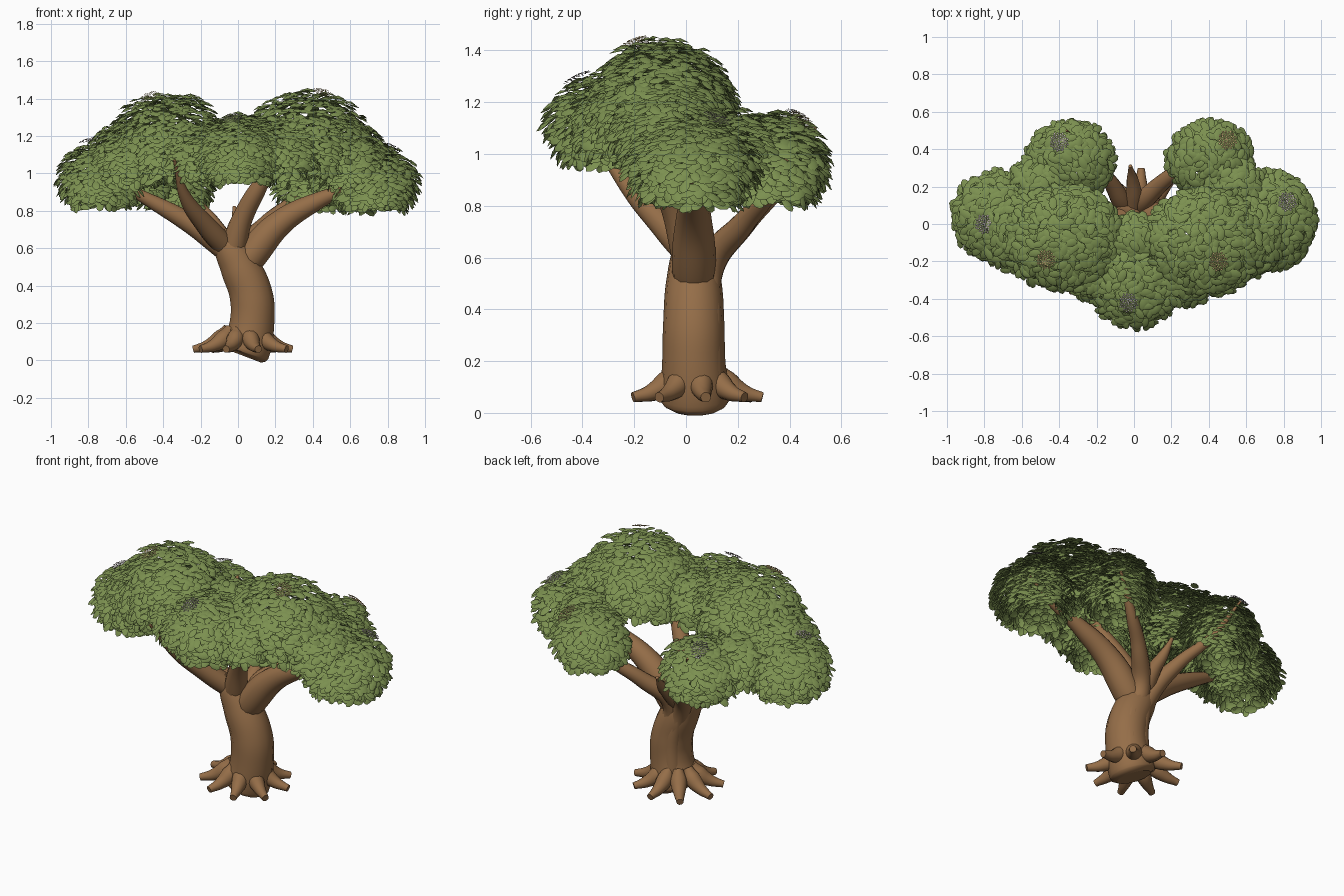
import bpy
import math
import random
from mathutils import Vector, Quaternion

random.seed(4)
if "Cube" in bpy.data.objects:
    bpy.data.objects.remove(bpy.data.objects["Cube"], do_unlink=True)


def material(name, rgb):
    mat = bpy.data.materials.new(name)
    mat.use_nodes = True
    color = (*rgb, 1)
    mat.diffuse_color = color
    mat.node_tree.nodes["Principled BSDF"].inputs["Base Color"].default_value = color
    return mat


bark = material("bark_brown", (0.3, 0.155, 0.065))
green = material("leaf_green", (0.2, 0.28, 0.08))
grey = material("blossom_grey", (0.42, 0.37, 0.36))
tan = material("blossom_tan", (0.45, 0.33, 0.15))


def smooth(obj):
    bpy.ops.object.select_all(action="DESELECT")
    obj.select_set(True)
    bpy.context.view_layer.objects.active = obj
    bpy.ops.object.shade_smooth_by_angle(angle=math.radians(50))


def limb(name, points):
    """Tapered round tube through (x, y, z, radius) points."""
    curve = bpy.data.curves.new(name, "CURVE")
    curve.dimensions = "3D"
    curve.bevel_depth = 1
    curve.bevel_resolution = 5
    curve.resolution_u = 8
    curve.use_fill_caps = True
    spline = curve.splines.new("BEZIER")
    spline.radius_interpolation = "CARDINAL"
    spline.bezier_points.add(len(points) - 1)
    for knot, (x, y, z, r) in zip(spline.bezier_points, points):
        knot.co = (x, y, z)
        knot.radius = r
        knot.handle_left_type = knot.handle_right_type = "AUTO"
    obj = bpy.data.objects.new(name, curve)
    bpy.context.collection.objects.link(obj)
    bpy.ops.object.select_all(action="DESELECT")
    obj.select_set(True)
    bpy.context.view_layer.objects.active = obj
    bpy.ops.object.convert(target="MESH")
    obj = bpy.context.object
    obj.data.materials.clear()
    obj.data.materials.append(bark)
    smooth(obj)


# Trunk
limb("trunk", [(0.03, 0.035, 0.024, 0.1), (0.038, 0.035, 0.045, 0.132),
               (0.075, 0.03, 0.2, 0.122), (0.07, 0.03, 0.35, 0.118),
               (0.01, 0.03, 0.5, 0.108), (-0.05, 0.03, 0.62, 0.085),
               (-0.08, 0.03, 0.7, 0.05)])

# Main branches, the two rear ones running down the back of the trunk
limb("left_branch", [(0.0, 0.03, 0.45, 0.07), (0.08, 0.03, 0.57, 0.085),
                     (0.22, 0.03, 0.73, 0.072), (0.42, 0.03, 0.85, 0.048),
                     (0.66, 0.03, 0.95, 0.02), (0.8, 0.05, 1.03, 0.006)])
limb("right_branch", [(-0.04, 0.03, 0.58, 0.07), (-0.22, 0.03, 0.71, 0.058),
                      (-0.48, 0.02, 0.86, 0.036), (-0.8, 0.0, 1.02, 0.008)])
limb("front_right_branch", [(-0.06, 0.03, 0.6, 0.06), (-0.17, -0.08, 0.72, 0.054),
                            (-0.28, -0.22, 0.87, 0.034), (-0.34, -0.37, 1.07, 0.008)])
limb("front_left_branch", [(-0.03, 0.02, 0.58, 0.07), (0.02, -0.03, 0.75, 0.056),
                           (0.12, -0.1, 0.94, 0.042), (0.28, -0.18, 1.2, 0.008)])
limb("back_left_branch", [(0.1, 0.085, 0.08, 0.062), (0.1, 0.085, 0.35, 0.055),
                          (0.03, 0.09, 0.56, 0.058), (0.15, 0.22, 0.73, 0.045),
                          (0.3, 0.33, 0.86, 0.03), (0.45, 0.42, 1.03, 0.008)])
limb("back_right_branch", [(0.03, 0.085, 0.08, 0.062), (0.03, 0.085, 0.35, 0.055),
                           (-0.04, 0.09, 0.56, 0.057), (-0.13, 0.23, 0.73, 0.04),
                           (-0.25, 0.37, 0.88, 0.025), (-0.36, 0.5, 1.1, 0.006)])
limb("back_branch", [(-0.01, 0.05, 0.55, 0.06), (0.0, 0.16, 0.66, 0.045),
                     (-0.01, 0.25, 0.74, 0.028), (-0.02, 0.31, 0.82, 0.01)])

# Roots spread evenly around the foot
ROOTS = 9
for i in range(ROOTS):
    a = math.tau * (i + 0.2) / ROOTS
    reach = 0.262 + 0.012 * math.sin(5 * i)
    path = []
    for t, z, r in ((0.3, 0.17, 0.03), (0.45, 0.12, 0.046), (0.7, 0.08, 0.034), (1, 0.06, 0.02)):
        path.append((0.03 + reach * t * math.cos(a), 0.04 + reach * t * math.sin(a), z, r))
    limb(f"root_{i + 1}", path)


class LeafMesh:
    """Collects cupped oval leaves into one object."""

    def __init__(self):
        self.verts, self.faces = [], []

    def add(self, center, normal, length, width, sides=8):
        turn = normal.to_track_quat("Z", "Y") @ Quaternion((0, 0, 1), random.uniform(0, math.tau))
        base = len(self.verts)
        self.verts.append(center + turn @ Vector((0, 0, length * 0.15)))
        for k in range(sides):
            t = math.tau * k / sides
            edge = Vector((math.cos(t) * length / 2, math.sin(t) * width / 2, 0))
            self.verts.append(center + turn @ edge)
            self.faces.append((base, base + 1 + k, base + 1 + (k + 1) % sides))

    def build(self, name, mat):
        mesh = bpy.data.meshes.new(name)
        mesh.from_pydata(self.verts, [], self.faces)
        mesh.materials.append(mat)
        obj = bpy.data.objects.new(name, mesh)
        bpy.context.collection.objects.link(obj)
        smooth(obj)


def jitter(amount):
    return Vector([random.uniform(-amount, amount) for _ in range(3)])


GOLDEN = math.pi * (3 - math.sqrt(5))


def foliage(name, center, radii):
    """Dome of shingled leaves with a loose, layered shell."""
    leaves = LeafMesh()
    count = int(10500 * radii.x * radii.y)
    for i in range(count):
        h = 1 - 1.8 * (i + 0.5) / count
        ring = math.sqrt(1 - h * h)
        d = Vector((ring * math.cos(i * GOLDEN), ring * math.sin(i * GOLDEN), h))
        shell = random.uniform(0.8, 1.03)
        size = random.uniform(0.058, 0.078)
        leaves.add(center + d * radii * shell, d + Vector((0, 0, 1.15)) + jitter(0.25),
                   size, size * 0.62)
    leaves.build(name + "_foliage", green)


def blossom(name, center, radii, spot, mat):
    """Small cluster of petals resting on a dome."""
    petals = LeafMesh()
    for i in range(50):
        reach = 0.05 * math.sqrt(i / 50)
        x = spot[0] + reach * math.cos(i * GOLDEN)
        y = spot[1] + reach * math.sin(i * GOLDEN)
        z = radii.z * math.sqrt(1 - (x / radii.x) ** 2 - (y / radii.y) ** 2) + 0.025
        petals.add(center + Vector((x, y, z)), Vector((x, y, 0.5)) + jitter(0.06), 0.014, 0.011, 6)
    petals.build(name + "_blossom", mat)


# Main domes: name, center, radii, blossom offset, blossom material
DOMES = [
    ("back_right", (-0.34, 0.34, 0.96), (0.23, 0.21, 0.2), (-0.06, 0.1), grey),
    ("back_left", (0.41, 0.35, 0.96), (0.23, 0.2, 0.2), (0.09, 0.1), tan),
    ("left", (0.73, 0.02, 0.95), (0.24, 0.26, 0.2), (0.09, 0.1), grey),
    ("right", (-0.73, 0.04, 0.97), (0.24, 0.24, 0.2), (-0.07, -0.04), grey),
    ("upper_right", (-0.37, -0.08, 1.17), (0.32, 0.28, 0.26), (-0.1, -0.11), tan),
    ("upper_left", (0.37, -0.1, 1.18), (0.33, 0.28, 0.26), (0.08, -0.1), tan),
    ("front", (0.01, -0.28, 1.11), (0.26, 0.27, 0.2), (-0.04, -0.14), grey),
]
for name, center, radii, spot, spot_mat in DOMES:
    center, radii = Vector(center), Vector(radii)
    foliage(name, center, radii)
    blossom(name, center, radii, spot, spot_mat)

# Filler domes that close the gaps between the main ones
FILLERS = [
    ("right_shoulder", (-0.58, -0.04, 1.08), (0.23, 0.24, 0.2)),
    ("left_shoulder", (0.6, -0.06, 1.08), (0.2, 0.22, 0.2)),
    ("front_right", (-0.2, -0.24, 1.1), (0.2, 0.17, 0.18)),
    ("front_left", (0.24, -0.26, 1.12), (0.22, 0.18, 0.18)),
    ("right_rear", (-0.5, 0.19, 1.0), (0.18, 0.17, 0.17)),
    ("left_rear", (0.53, 0.19, 1.0), (0.18, 0.17, 0.17)),
    ("middle", (0.0, -0.09, 1.14), (0.16, 0.14, 0.18)),
]
for name, center, radii in FILLERS:
    foliage(name, Vector(center), Vector(radii))
